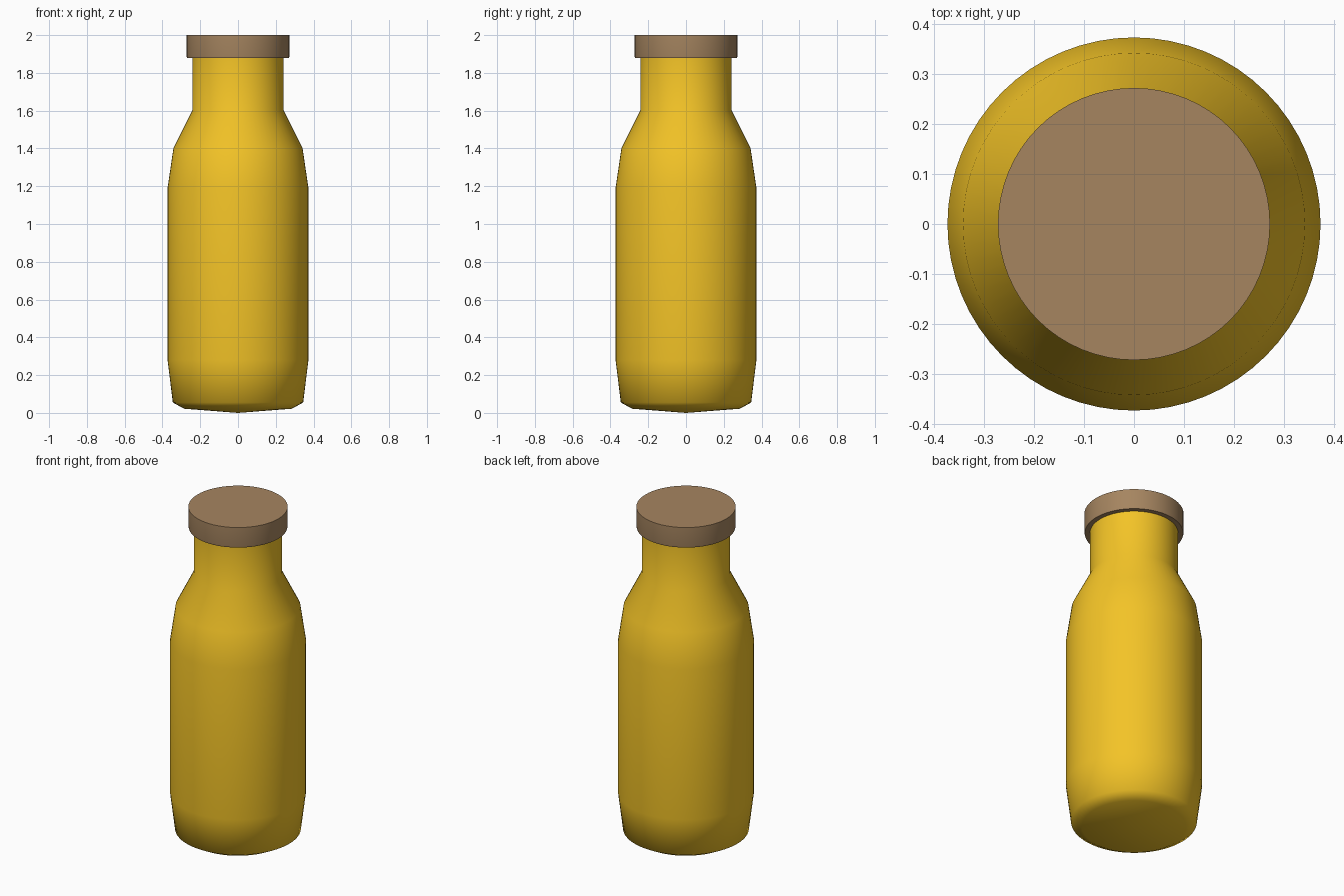
import bpy
import math

if "Cube" in bpy.data.objects:
    bpy.data.objects.remove(bpy.data.objects["Cube"])

SIDES = 64


def lathe(name, profile, color, sharp_angle):
    """Spin a list of (radius, z) points around the z axis."""
    verts, faces, rings = [], [], []
    for r, z in profile:
        start = len(verts)
        count = 1 if r == 0 else SIDES
        for i in range(count):
            a = 2 * math.pi * i / SIDES
            verts.append((r * math.cos(a), r * math.sin(a), z))
        rings.append([start + i % count for i in range(SIDES)])
    for low, high in zip(rings, rings[1:]):
        for i in range(SIDES):
            j = (i + 1) % SIDES
            quad = [low[i], low[j], high[j], high[i]]
            faces.append(list(dict.fromkeys(quad)))
    mesh = bpy.data.meshes.new(name)
    mesh.from_pydata(verts, [], faces)
    mesh.shade_smooth()
    mesh.set_sharp_from_angle(angle=math.radians(sharp_angle))
    mat = bpy.data.materials.new(name + "_material")
    mat.diffuse_color = color
    mat.use_nodes = True
    mat.node_tree.nodes["Principled BSDF"].inputs["Base Color"].default_value = mat.diffuse_color
    mesh.materials.append(mat)
    obj = bpy.data.objects.new(name, mesh)
    bpy.context.collection.objects.link(obj)
    return obj


# Bottle body: shallow conical base, straight wall, shoulder and neck
lathe("bottle", [(0, 0), (0.285, 0.022), (0.345, 0.055), (0.373, 0.28),
                 (0.373, 1.19), (0.342, 1.40), (0.242, 1.60), (0.242, 1.89)],
      (0.90, 0.55, 0.02, 1), 60)

# Flat lid overhanging the neck
lathe("cap", [(0, 1.878), (0.270, 1.878), (0.272, 1.888), (0.272, 2.0), (0, 2.0)],
      (0.38, 0.235, 0.117, 1), 30)
